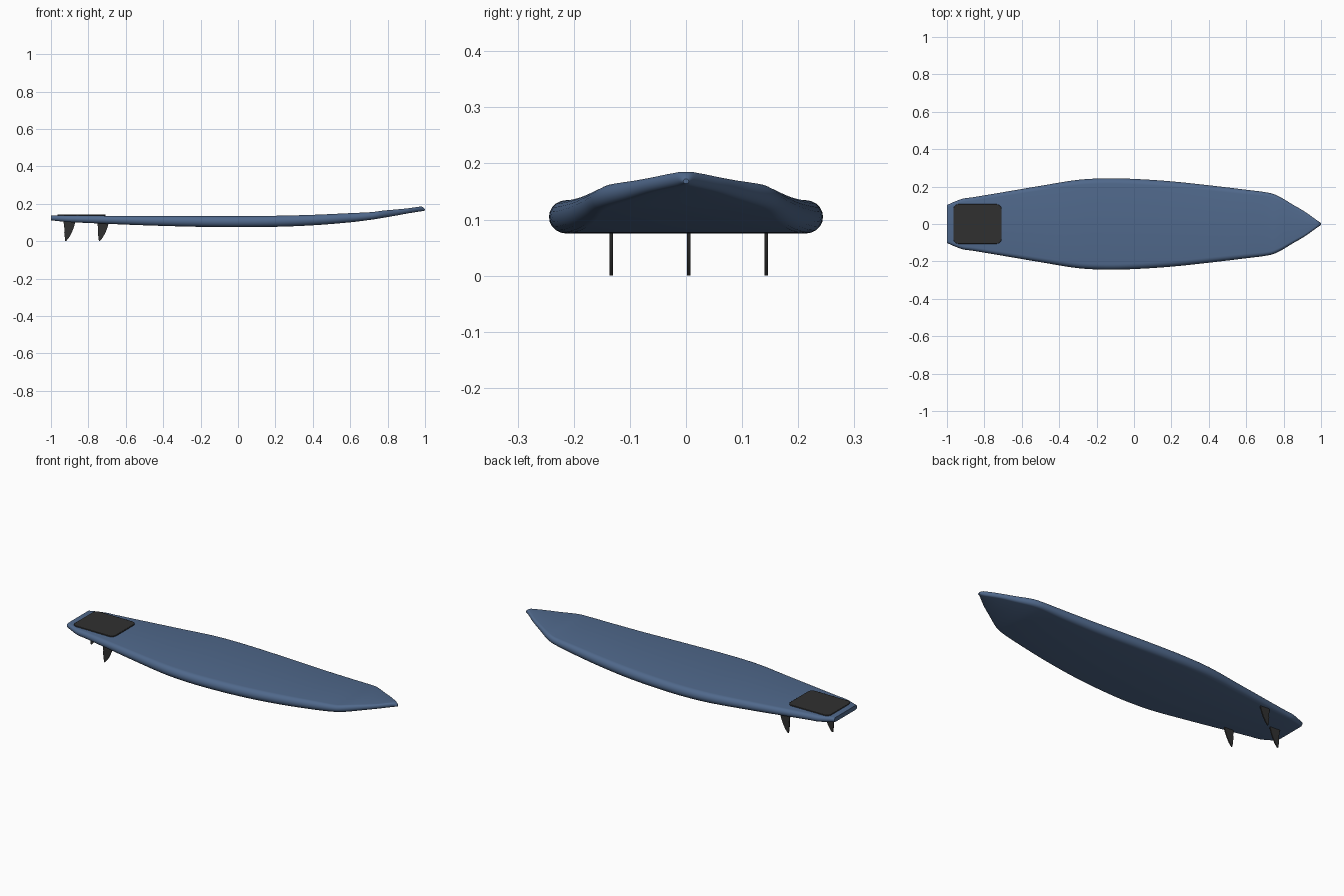
import bpy, bmesh, math

if "Cube" in bpy.data.objects:
    bpy.data.objects.remove(bpy.data.objects["Cube"])


def material(name, rgb):
    m = bpy.data.materials.new(name)
    m.diffuse_color = (*rgb, 1)
    m.use_nodes = True
    m.node_tree.nodes["Principled BSDF"].inputs["Base Color"].default_value = m.diffuse_color
    return m


BLUE = material("board_blue", (0.08, 0.14, 0.26))
DARK = material("dark_rubber", (0.03, 0.03, 0.03))


def finish(bm, name, mat):
    bmesh.ops.recalc_face_normals(bm, faces=bm.faces)
    me = bpy.data.meshes.new(name)
    bm.to_mesh(me)
    bm.free()
    ob = bpy.data.objects.new(name, me)
    bpy.context.collection.objects.link(ob)
    me.materials.append(mat)
    bpy.ops.object.select_all(action='DESELECT')
    ob.select_set(True)
    bpy.context.view_layer.objects.active = ob
    bpy.ops.object.shade_smooth_by_angle(angle=math.radians(40))
    return ob


def smooth(stations, steps):
    """Hermite interpolation of rows whose first value is x."""
    def slope(i, k):
        a, b = stations[max(i - 1, 0)], stations[min(i + 1, len(stations) - 1)]
        return (b[k] - a[k]) / (b[0] - a[0])
    rows = []
    for i in range(len(stations) - 1):
        p, q = stations[i], stations[i + 1]
        d = q[0] - p[0]
        for s in range(steps):
            t = s / steps
            h1 = 3 * t * t - 2 * t ** 3
            row = [p[0] + d * t]
            for k in range(1, len(p)):
                row.append(p[k] * (1 - h1) + q[k] * h1
                           + d * slope(i, k) * (t ** 3 - 2 * t * t + t)
                           + d * slope(i + 1, k) * (t ** 3 - t * t))
            rows.append(row)
    rows.append(list(stations[-1]))
    return rows


# Board: x, half width, bottom z, top z
STATIONS = [
    (-1.0, 0.102, 0.112, 0.137), (-0.92, 0.134, 0.103, 0.137),
    (-0.86, 0.143, 0.100, 0.137), (-0.7, 0.170, 0.093, 0.136),
    (-0.5, 0.204, 0.085, 0.135), (-0.3, 0.236, 0.079, 0.135),
    (-0.15, 0.244, 0.076, 0.134), (0.0, 0.241, 0.075, 0.134),
    (0.2, 0.228, 0.077, 0.136), (0.4, 0.207, 0.085, 0.141),
    (0.6, 0.183, 0.101, 0.150), (0.72, 0.167, 0.116, 0.156),
    (0.77, 0.150, 0.124, 0.163), (0.85, 0.103, 0.138, 0.170),
    (0.91, 0.068, 0.149, 0.176), (0.96, 0.033, 0.157, 0.183),
    (0.985, 0.015, 0.161, 0.184), (1.0, 0.005, 0.164, 0.172)]
SEG = 10
bm = bmesh.new()
rings = []
for x, w, lo, hi in smooth(STATIONS, 4):
    zc, rz = (lo + hi) / 2, (hi - lo) / 2
    ry = min(rz, w)
    ring = []
    for side in (1, -1):
        for i in range(SEG + 1):
            a = -math.pi / 2 + math.pi * i / SEG
            ring.append(bm.verts.new((x, side * (w - ry + ry * math.cos(a)),
                                      zc + side * rz * math.sin(a))))
    rings.append(ring)
n = len(rings[0])
for a, b in zip(rings, rings[1:]):
    for i in range(n):
        j = (i + 1) % n
        bm.faces.new((a[i], a[j], b[j], b[i]))
bm.faces.new(rings[0])
bm.faces.new(rings[-1])
bmesh.ops.remove_doubles(bm, verts=bm.verts, dist=1e-6)
finish(bm, "board", BLUE)


def prism(name, points, offset, mat):
    """Closed outline of 3D points, extruded along offset."""
    bm = bmesh.new()
    face = bm.faces.new([bm.verts.new(p) for p in points])
    ext = bmesh.ops.extrude_face_region(bm, geom=[face])
    bmesh.ops.translate(bm, vec=offset,
                        verts=[v for v in ext["geom"] if isinstance(v, bmesh.types.BMVert)])
    return finish(bm, name, mat)


# Tail pad: rounded rectangle lying on the deck
pad = []
R = 0.028
for cx, cy, start in ((-0.708 - R, 0.106 - R, 0), (-0.966 + R, 0.106 - R, 90),
                      (-0.966 + R, -0.106 + R, 180), (-0.708 - R, -0.106 + R, 270)):
    for i in range(7):
        a = math.radians(start + 15 * i)
        pad.append((cx + R * math.cos(a), cy + R * math.sin(a), 0.132))
ob = prism("tail_pad", pad, (0, 0, 0.010), DARK)
bev = ob.modifiers.new("soft_edge", 'BEVEL')
bev.width, bev.segments = 0.002, 2

# Fins: raked profile, offset from fin centre
FIN = [(0.034, 0.115), (0.029, 0.092), (0.022, 0.068), (0.011, 0.042),
       (-0.003, 0.018), (-0.018, 0.001), (-0.022, 0.003), (-0.024, 0.02),
       (-0.027, 0.045), (-0.0265, 0.07), (-0.029, 0.092), (-0.034, 0.115)]
for name, x, y in (("right_fin", -0.722, -0.133), ("left_fin", -0.722, 0.143),
                   ("centre_fin", -0.902, 0.005)):
    prism(name, [(x + u, y - 0.003, z - 0.001) for u, z in FIN], (0, 0.006, 0), DARK)
